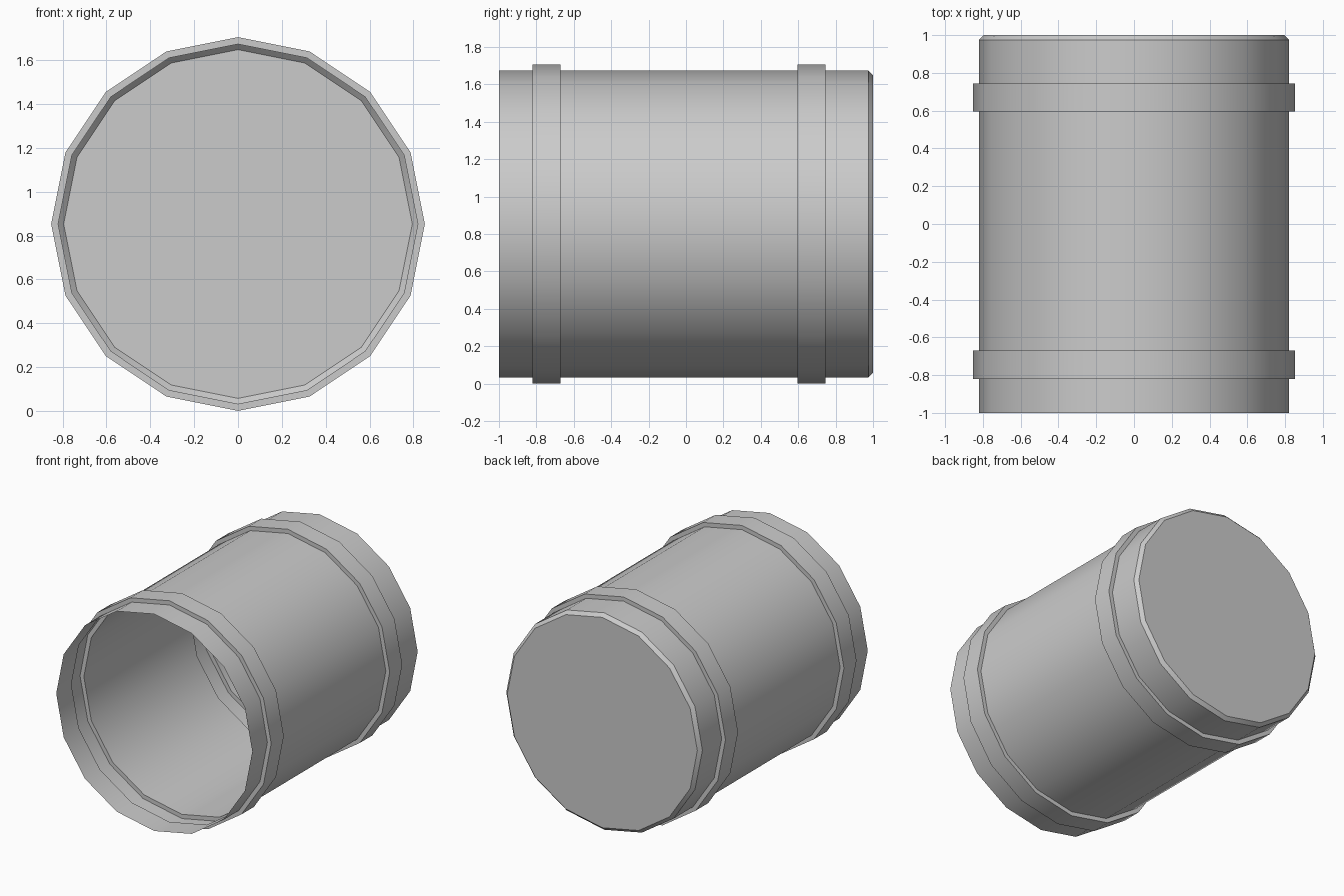
import bpy, bmesh, math

if "Cube" in bpy.data.objects:
    bpy.data.objects.remove(bpy.data.objects["Cube"])

SIDES = 16
R, BAND, CAP = 0.82, 0.852, 0.795   # shell, raised band and end cap radii
CENTRE_Z = 0.853

# Thin-walled profile from the open front to the closed back: (y, radius)
profile = [(-1.0, R),
           (-0.82, R), (-0.82, BAND), (-0.67, BAND), (-0.67, R),   # front band
           (0.595, R), (0.595, BAND), (0.745, BAND), (0.745, R),   # back band
           (0.975, R), (1.0, CAP)]                                 # chamfered end

metal = bpy.data.materials.new("grey metal")
metal.diffuse_color = (0.6, 0.6, 0.6, 1)
metal.use_nodes = True
metal.node_tree.nodes["Principled BSDF"].inputs["Base Color"].default_value = metal.diffuse_color

# Sweep the profile around the y axis
bm = bmesh.new()
rings = []
for y, r in profile:
    ring = []
    for i in range(SIDES):
        a = math.tau * i / SIDES
        ring.append(bm.verts.new((r * math.sin(a), y, CENTRE_Z + r * math.cos(a))))
    rings.append(ring)
for a, b in zip(rings, rings[1:]):
    for i in range(SIDES):
        j = (i + 1) % SIDES
        bm.faces.new((a[i], b[i], b[j], a[j]))
bm.faces.new(rings[-1])   # back cap
bmesh.ops.recalc_face_normals(bm, faces=bm.faces[:])
# Outward normals: the cap must face the back
bm.faces.ensure_lookup_table()
if bm.faces[-1].normal.y < 0:
    bmesh.ops.reverse_faces(bm, faces=bm.faces[:])

mesh = bpy.data.meshes.new("banded_can")
bm.to_mesh(mesh)
bm.free()
mesh.materials.append(metal)
can = bpy.data.objects.new("banded_can", mesh)
bpy.context.collection.objects.link(can)

# Smooth around the barrel, sharp at steps and chamfer
bpy.context.view_layer.objects.active = can
can.select_set(True)
bpy.ops.object.shade_smooth_by_angle(angle=math.radians(30))
